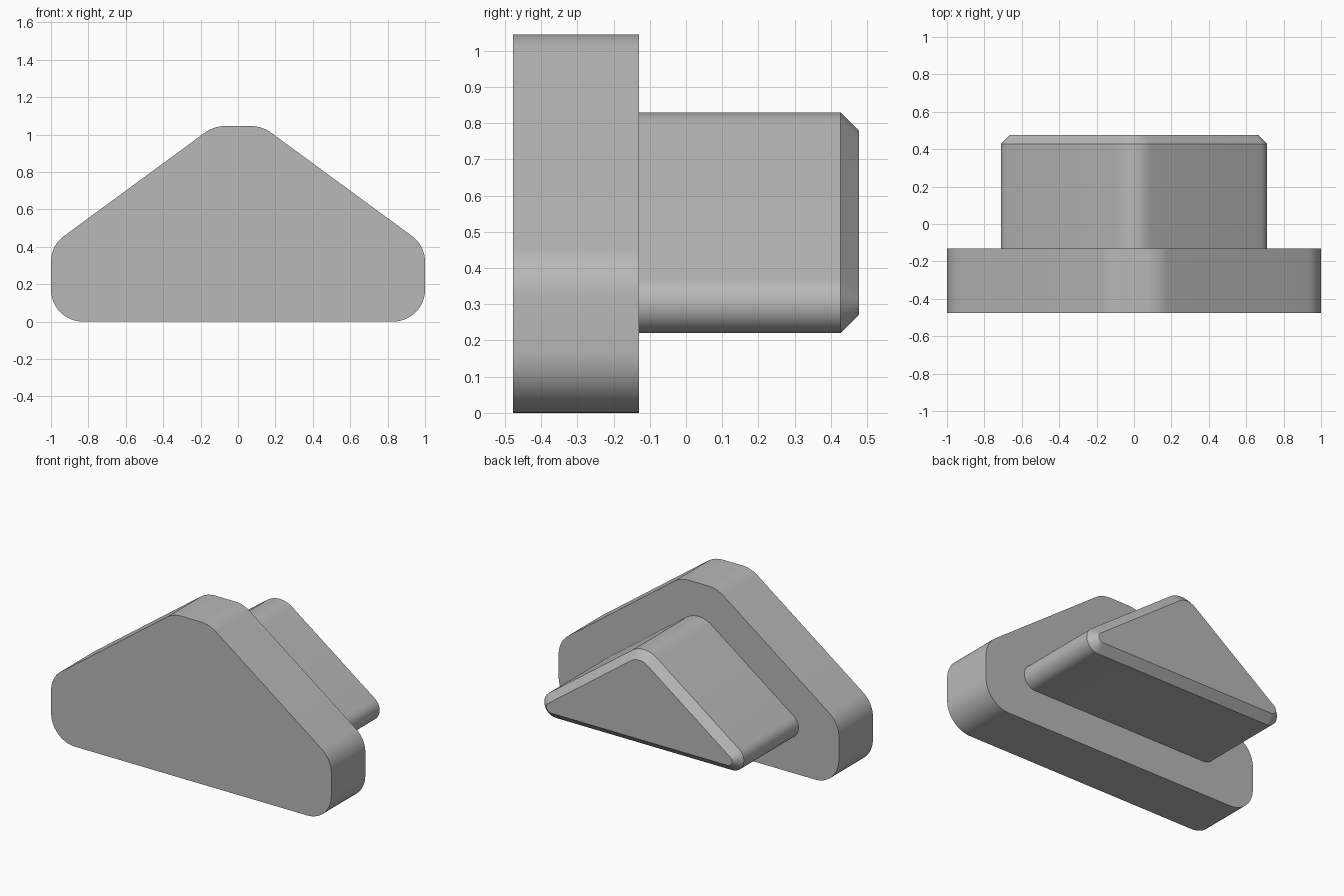
import bpy
import bmesh
import math
from mathutils import Vector

cube = bpy.data.objects.get("Cube")
if cube:
    bpy.data.objects.remove(cube, do_unlink=True)

# Single plain grey
grey = bpy.data.materials.new("light_grey")
grey.use_nodes = True
colour = (0.48, 0.48, 0.48, 1)
grey.diffuse_color = colour
grey.node_tree.nodes["Principled BSDF"].inputs["Base Color"].default_value = colour

STEPS = 12


def rounded_outline(corners, inset=0.0):
    """Counter-clockwise (x, z, radius) corners -> rounded outline, moved inward by inset."""
    points = []
    for i, (x, z, radius) in enumerate(corners):
        here = Vector((x, z))
        before = (Vector(corners[i - 1][:2]) - here).normalized()
        after = (Vector(corners[(i + 1) % len(corners)][:2]) - here).normalized()
        half = before.angle(after) / 2
        centre = here + (before + after).normalized() * radius / math.sin(half)
        start = math.atan2(-before.y, -before.x) - math.pi / 2
        sweep = math.pi - 2 * half
        for s in range(STEPS + 1):
            a = start + sweep * s / STEPS
            points.append(centre + Vector((math.cos(a), math.sin(a))) * (radius - inset))
    return points


def loft(name, sections):
    """Skin matching outlines placed at successive depths, capped at both ends."""
    bm = bmesh.new()
    rings = [[bm.verts.new((p.x, y, p.y)) for p in outline] for y, outline in sections]
    count = len(rings[0])
    for a, b in zip(rings, rings[1:]):
        for i in range(count):
            j = (i + 1) % count
            bm.faces.new((a[i], a[j], b[j], b[i]))
    bm.faces.new(rings[0])
    bm.faces.new(rings[-1])
    bmesh.ops.recalc_face_normals(bm, faces=bm.faces[:])
    mesh = bpy.data.meshes.new(name)
    bm.to_mesh(mesh)
    bm.free()
    mesh.materials.append(grey)
    obj = bpy.data.objects.new(name, mesh)
    bpy.context.collection.objects.link(obj)
    bpy.ops.object.select_all(action="DESELECT")
    obj.select_set(True)
    bpy.context.view_layer.objects.active = obj
    bpy.ops.object.shade_smooth_by_angle(angle=math.radians(30))
    return obj


FRONT, STEP, CHAMFER, BACK = -0.477, -0.13, 0.427, 0.477

# Front plate: house-shaped outline with a flat top
plate = [(-1, 0, 0.17), (1, 0, 0.17), (1, 0.406, 0.17),
         (0.129, 1.045, 0.18), (-0.129, 1.045, 0.18), (-1, 0.406, 0.17)]
outline = rounded_outline(plate)
loft("front_plate", [(FRONT, outline), (STEP, outline)])

# Rear boss: rounded triangle with a chamfered back rim
boss = [(-0.881, 0.22, 0.082), (0.881, 0.22, 0.082), (0, 0.866, 0.15)]
outline = rounded_outline(boss)
loft("rear_boss", [(STEP, outline), (CHAMFER, outline),
                   (BACK, rounded_outline(boss, BACK - CHAMFER))])
